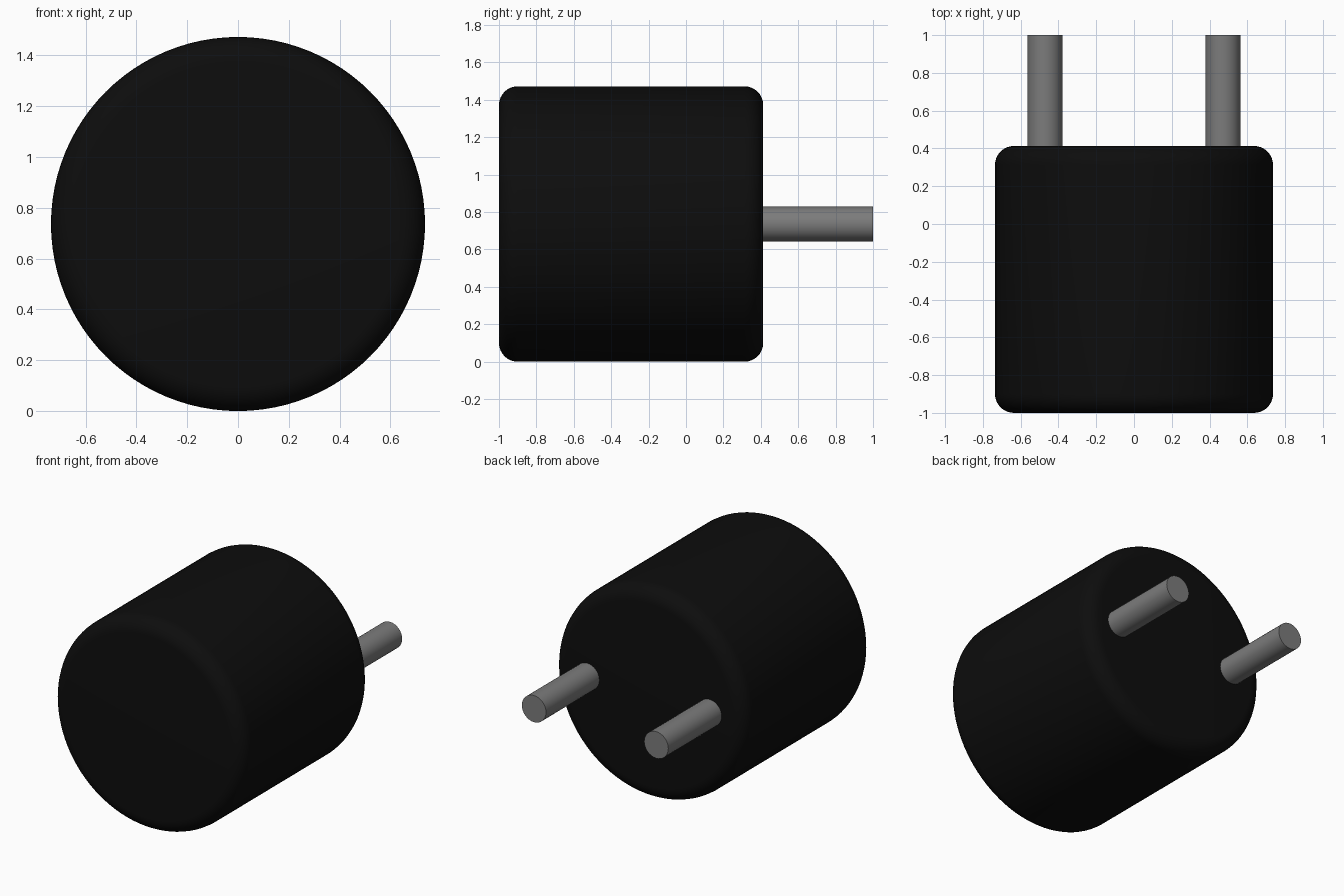
import bpy
import math

cube = bpy.data.objects.get("Cube")
if cube:
    bpy.data.objects.remove(cube, do_unlink=True)


def make_material(name, colour, roughness, metallic=0.0):
    mat = bpy.data.materials.new(name)
    mat.use_nodes = True
    mat.diffuse_color = colour
    shader = mat.node_tree.nodes["Principled BSDF"]
    shader.inputs["Base Color"].default_value = colour
    shader.inputs["Roughness"].default_value = roughness
    shader.inputs["Metallic"].default_value = metallic
    return mat


def rod(name, x, z, y0, y1, radius, sides, mat, bevel=0.0):
    """Cylinder lying along y, from y0 to y1, with optional rounded rims."""
    bpy.ops.mesh.primitive_cylinder_add(
        vertices=sides, radius=radius, depth=y1 - y0,
        location=(x, (y0 + y1) / 2, z), rotation=(math.pi / 2, 0, 0))
    obj = bpy.context.object
    obj.name = name
    obj.data.materials.append(mat)
    if bevel:
        mod = obj.modifiers.new("rounded_rims", "BEVEL")
        mod.width = bevel
        mod.segments = 8
        mod.limit_method = "ANGLE"
        mod.angle_limit = math.radians(40)
        bpy.ops.object.modifier_apply(modifier=mod.name)
    bpy.ops.object.shade_smooth_by_angle(angle=math.radians(35))
    return obj


black = make_material("black_plastic", (0.004, 0.004, 0.004, 1), 0.5)
grey = make_material("grey_metal", (0.20, 0.20, 0.20, 1), 0.4)

RADIUS = 0.736
BACK = 0.413

# Rounded drum body
rod("plug_body", 0, RADIUS, -1.0, BACK, RADIUS, 96, black, bevel=0.1)

# Two round contact pins, slightly sunk into the back face
for side, sign in (("left", 1), ("right", -1)):
    rod(side + "_pin", sign * 0.471, RADIUS, BACK - 0.03, 1.0, 0.093, 32, grey)
